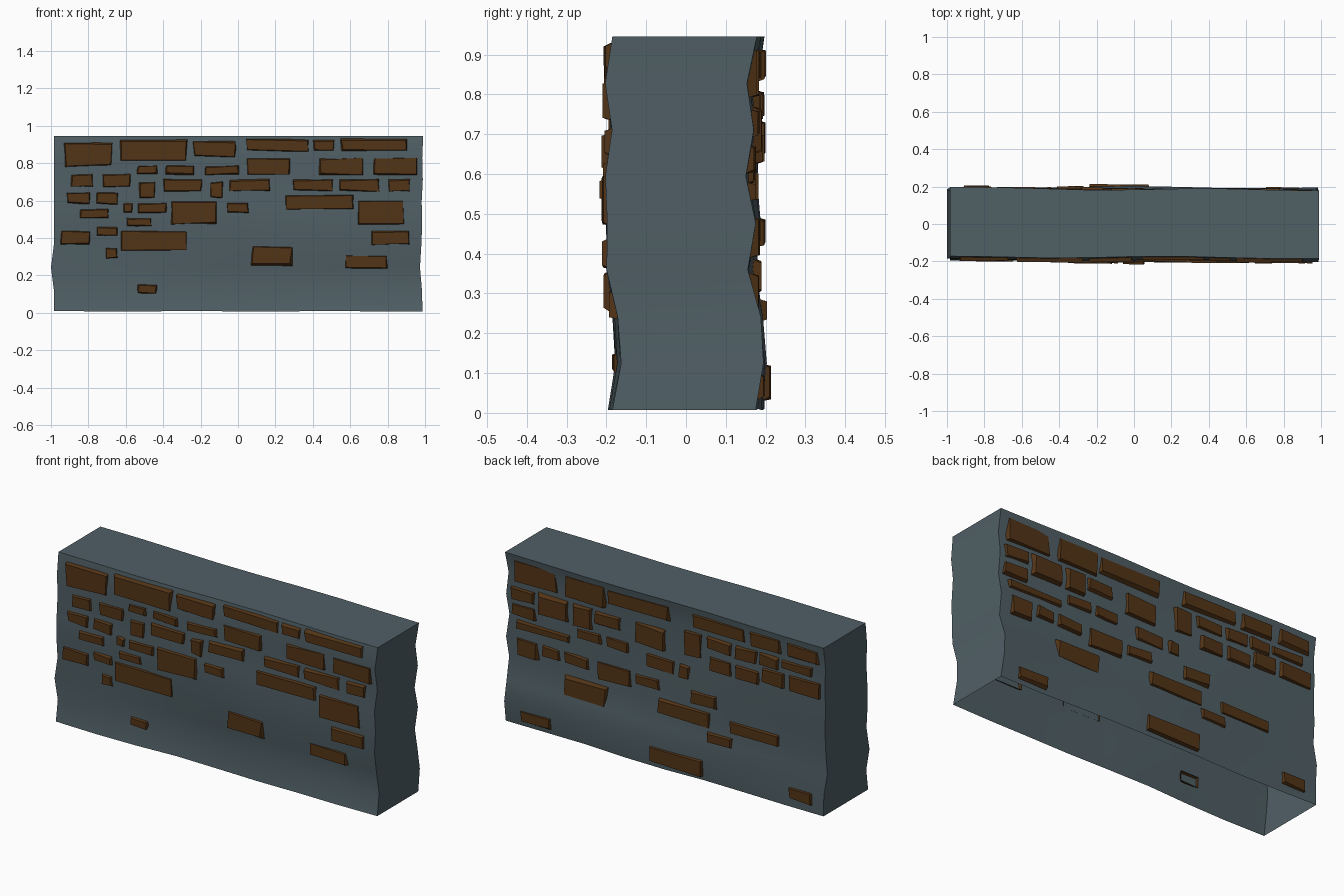
import bpy, bmesh, math, random

if "Cube" in bpy.data.objects:
    bpy.data.objects.remove(bpy.data.objects["Cube"])
random.seed(4)

def material(name, col):
    m = bpy.data.materials.new(name)
    m.diffuse_color = (*col, 1)
    m.use_nodes = True
    m.node_tree.nodes["Principled BSDF"].inputs["Base Color"].default_value = m.diffuse_color
    return m

STONE = material("slate_plaster", (0.08, 0.115, 0.13))
BRICK = material("brown_brick", (0.085, 0.034, 0.008))
N, Z0, Z1 = 8, 0.008, 0.945

# Half thickness of the wall at nine heights, for the left and right ends of each side
PROFILES = {
    -1: ([.195, .178, .185, .18, .19, .188, .18, .185, .172],
         [.185, .163, .172, .20, .198, .203, .186, .203, .185]),
    1: ([.198, .195, .185, .178, .185, .18, .185, .18, .197],
        [.175, .195, .188, .155, .175, .15, .17, .153, .178]),
}

def depth(side, x, z):
    """Distance of the wavy plaster from the middle plane."""
    left, right = PROFILES[side]
    f = min(max((z - Z0) / (Z1 - Z0) * N, 0), N - 1e-6)
    j = int(f)
    t = (x + 1) / 2
    at = lambda p: p[j] + (p[j + 1] - p[j]) * (f - j)
    wave = .008 * math.sin(4.3 * x + 5 * z + side) * math.cos(math.pi * x / 2)
    return at(left) * (1 - t) + at(right) * t + wave

def make_object(name, bm, mat):
    me = bpy.data.meshes.new(name)
    bm.to_mesh(me)
    bm.free()
    me.materials.append(mat)
    ob = bpy.data.objects.new(name, me)
    bpy.context.collection.objects.link(ob)
    return ob

# Wall core: wavy front and back grids joined by flat strips, open underneath
bm = bmesh.new()
left_end = [.985, .985, 1.0, .985, .985, .985, .985, .985, .985]
right_end = [.987, .983, .973, .98, .985, .982, .988, .985, .99]
grid = {}
for side in (-1, 1):
    for i in range(N + 1):
        for j in range(N + 1):
            t = i / N
            z = Z0 + (Z1 - Z0) * j / N
            x = -left_end[j] * (1 - t) + right_end[j] * t
            if j == 0:
                z += .002 * math.cos(i * 2.1)
            grid[side, i, j] = bm.verts.new((x, side * depth(side, x, z), z))
quad = lambda *keys: bm.faces.new([grid[k] for k in keys])
for i in range(N):
    for side in (-1, 1):
        for j in range(N):
            quad((side, i, j), (side, i + 1, j), (side, i + 1, j + 1), (side, i, j + 1))
    quad((-1, i, N), (-1, i + 1, N), (1, i + 1, N), (1, i, N))
    for e in (0, N):
        quad((-1, e, i), (-1, e, i + 1), (1, e, i + 1), (1, e, i))
bmesh.ops.recalc_face_normals(bm, faces=bm.faces)
wall = make_object("wall_core", bm, STONE)
bpy.context.view_layer.objects.active = wall
wall.select_set(True)
bpy.ops.object.shade_smooth_by_angle(angle=math.radians(40))

# Exposed bricks: open-backed blocks sunk in the plaster, with a smaller outer face
def add_brick(bm, side, x0, x1, z0, z1):
    y = depth(side, (x0 + x1) / 2, (z0 + z1) / 2)
    tilt = random.uniform(-.003, .003)
    rings = []
    for inset, out in ((0, -.012), (.009, .013)):
        ring = []
        for sx, sz in ((0, 0), (1, 0), (1, 1), (0, 1)):
            gx, gz = (inset * random.uniform(.4, 1.5) + random.uniform(-.003, .003) for _ in "xz")
            x = x1 - gx if sx else x0 + gx
            z = z1 - gz if sz else z0 + gz
            ring.append(bm.verts.new((x, side * (y + out + tilt * (2 * sx - 1)), z)))
        rings.append(ring if side < 0 else ring[::-1])
    a, b = rings
    for k in range(4):
        bm.faces.new((a[k - 1], a[k], b[k], b[k - 1]))
    bm.faces.new(b)

def brick_set(name, side, courses):
    bm = bmesh.new()
    for z0, z1, spans in courses:
        for x0, x1 in spans:
            add_brick(bm, side, x0, x1, z0, z1)
    make_object(name, bm, BRICK)

# Courses are (bottom, top, [brick spans along x])
brick_set("front_upper_bricks", -1, [
    (.78, .91, [(-.93, -.67)]),
    (.81, .925, [(-.63, -.27)]),
    (.83, .92, [(-.24, -.01)]),
    (.86, .93, [(.04, .38), (.4, .52), (.55, .91)]),
    (.735, .79, [(-.54, -.43), (-.39, -.23), (-.18, .01)]),
    (.735, .83, [(.04, .28), (.43, .67), (.72, .96)]),
    (.67, .745, [(-.9, -.77), (-.73, -.57)]),
    (.61, .70, [(-.53, -.44), (-.15, -.08)]),
    (.645, .715, [(-.4, -.19), (-.05, .17), (.29, .51), (.54, .76), (.8, .92)]),
])
brick_set("front_lower_bricks", -1, [
    (.58, .645, [(-.92, -.79), (-.76, -.64)]),
    (.53, .59, [(-.62, -.56), (-.54, -.38), (-.06, .06)]),
    (.55, .63, [(.25, .62)]),
    (.50, .56, [(-.85, -.69)]),
    (.46, .51, [(-.6, -.46)]),
    (.47, .60, [(-.36, -.11), (.64, .89)]),
    (.36, .44, [(-.95, -.79), (.71, .92)]),
    (.41, .465, [(-.76, -.64)]),
    (.33, .44, [(-.63, -.27)]),
    (.285, .35, [(-.71, -.64)]),
    (.25, .36, [(.07, .29)]),
    (.235, .31, [(.57, .8)]),
    (.10, .155, [(-.54, -.43)]),
])
brick_set("back_upper_bricks", 1, [
    (.79, .92, [(.675, .94), (.376, .62)]),
    (.82, .91, [(-.02, .36)]),
    (.832, .917, [(-.49, -.16), (-.717, -.524), (-.953, -.754)]),
    (.69, .765, [(.81, .96), (.28, .44)]),
    (.65, .77, [(.605, .79), (.457, .575), (.01, .196)]),
    (.67, .805, [(-.22, -.11)]),
    (.735, .81, [(-.406, -.25), (-.57, -.43), (-.70, -.58)]),
    (.755, .81, [(-.91, -.717)]),
    (.60, .675, [(.81, .96)]),
    (.53, .58, [(.6, .93)]),
    (.575, .64, [(.407, .556), (.24, .38)]),
    (.625, .705, [(-.41, -.27), (-.58, -.437)]),
    (.646, .735, [(-.74, -.6), (-.96, -.76)]),
])
brick_set("back_lower_bricks", 1, [
    (.39, .49, [(.786, .92), (.22, .426)]),
    (.425, .49, [(.65, .76), (.476, .63), (.035, .19)]),
    (.53, .61, [(-.05, .128), (-.145, -.075)]),
    (.415, .495, [(-.32, -.158)]),
    (.30, .39, [(-.275, .047)]),
    (.24, .35, [(.364, .63)]),
    (.31, .38, [(-.7, -.394)]),
    (.226, .287, [(-.42, -.263)]),
    (.03, .125, [(-.238, .084)]),
    (.03, .10, [(.7, .886)]),
    (.05, .117, [(-.915, -.77)]),
])
